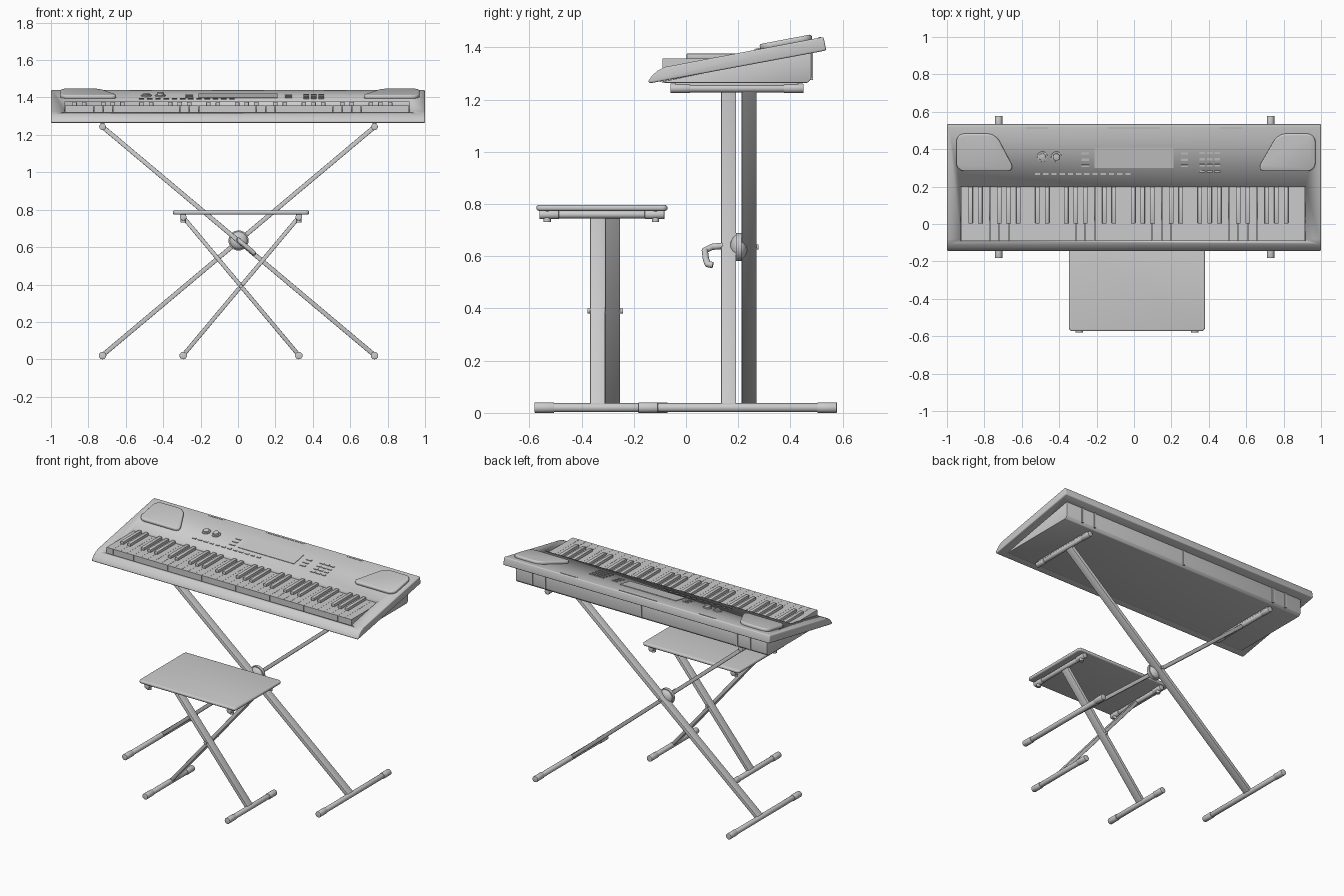
import bpy, bmesh, math
from mathutils import Vector, Matrix

if "Cube" in bpy.data.objects:
    bpy.data.objects.remove(bpy.data.objects["Cube"])

SLOPE = 0.19
TILT = math.atan(SLOPE)


def panel_z(y):
    return 1.44 - (0.525 - y) * SLOPE


def finish(name, bm, bevel=0, segs=2, smooth=True):
    bmesh.ops.recalc_face_normals(bm, faces=bm.faces)
    me = bpy.data.meshes.new(name)
    bm.to_mesh(me)
    bm.free()
    ob = bpy.data.objects.new(name, me)
    bpy.context.collection.objects.link(ob)
    bpy.context.view_layer.objects.active = ob
    for o in bpy.context.selected_objects:
        o.select_set(False)
    ob.select_set(True)
    if bevel:
        m = ob.modifiers.new("bevel", "BEVEL")
        m.width, m.segments, m.limit_method = bevel, segs, "ANGLE"
        m.angle_limit = math.radians(40)
        bpy.ops.object.modifier_apply(modifier="bevel")
    if smooth:
        bpy.ops.object.shade_smooth_by_angle(angle=math.radians(35))
    return ob


def add_box(bm, lo, hi, mat=None):
    lo, hi = Vector(lo), Vector(hi)
    m = Matrix.Translation((lo + hi) / 2) @ Matrix.Diagonal((*(hi - lo), 1))
    bmesh.ops.create_cube(bm, size=1, matrix=(mat or Matrix()) @ m)


def box(name, lo, hi, bevel=0, segs=2):
    bm = bmesh.new()
    add_box(bm, lo, hi)
    return finish(name, bm, bevel, segs)


def add_cyl(bm, a, b, r, n=16):
    a, b = Vector(a), Vector(b)
    d = b - a
    m = Matrix.Translation((a + b) / 2) @ d.to_track_quat("Z", "Y").to_matrix().to_4x4()
    bmesh.ops.create_cone(bm, cap_ends=True, segments=n, radius1=r, radius2=r,
                          depth=d.length, matrix=m)


def prism(name, pts, vec, corner=0, bevel=0, segs=2):
    bm = bmesh.new()
    f = bm.faces.new([bm.verts.new(p) for p in pts])
    new = bmesh.ops.extrude_face_region(bm, geom=[f])["geom"]
    top = [v for v in new if isinstance(v, bmesh.types.BMVert)]
    bmesh.ops.translate(bm, verts=top, vec=vec)
    if corner:
        side = [e for e in bm.edges if (e.verts[0] in top) != (e.verts[1] in top)]
        bmesh.ops.bevel(bm, geom=side, offset=corner, segments=5, profile=0.5, affect="EDGES")
    return finish(name, bm, bevel, segs)


# Upper keyboard shell with a curved front lip, and the key well cut out of it
shell_profile = [(0.537, 1.388), (0.527, 1.44), (-0.08, 1.325), (-0.107, 1.312), (-0.128, 1.294),
                 (-0.143, 1.273), (-0.144, 1.264), (-0.13, 1.264)]
shell = prism("keyboard_shell", [(-1, y, z) for y, z in shell_profile], (2, 0, 0), 0, 0.01, 3)
well = box("key_well_cutter", (-0.927, -0.092, 1.312), (0.917, 0.2, 1.6))
cut = shell.modifiers.new("well", "BOOLEAN")
cut.object, cut.operation, cut.solver = well, "DIFFERENCE", "EXACT"
bpy.context.view_layer.objects.active = shell
bpy.ops.object.modifier_apply(modifier="well")
bpy.data.objects.remove(well)

# Wedge shaped lower case with ribs on the back
lower_profile = [(-0.1, 1.268), (-0.08, 1.264), (0.465, 1.264), (0.48, 1.28), (0.48, 1.385)]
prism("lower_case", [(-0.945, y, z) for y, z in lower_profile], (1.89, 0, 0), 0, 0.006)
bm = bmesh.new()
for x in (-0.82, -0.72, 0, 0.72, 0.82):
    add_box(bm, (x - 0.006, 0.475, 1.275), (x + 0.006, 0.486, 1.38))
finish("back_ribs", bm)

# White and black keys
KEY0, KEYW = -0.925, 1.84 / 36
bm = bmesh.new()
for i in range(36):
    add_box(bm, (KEY0 + i * KEYW + 0.0005, -0.09, 1.308), (KEY0 + (i + 1) * KEYW - 0.0005, 0.2, 1.358))
finish("white_keys", bm)
bm = bmesh.new()
for i in range(1, 36):
    if i % 7 in (1, 2, 4, 5, 6):
        x = KEY0 + i * KEYW
        add_box(bm, (x - 0.012, 0.002, 1.355), (x + 0.012, 0.2, 1.376))
finish("black_keys", bm, 0.003)

# Raised speaker covers
up = Vector((0, -math.sin(TILT), math.cos(TILT)))
for name, poly in (("left_speaker", [(-0.95, 0.485), (-0.95, 0.285), (-0.635, 0.285), (-0.74, 0.485)]),
                   ("right_speaker", [(0.97, 0.485), (0.97, 0.285), (0.655, 0.285), (0.77, 0.485)])):
    prism(name, [(x, y, panel_z(y) - 0.005) for x, y in poly], up * 0.023, 0.045, 0.008, 3)


# Panel fittings laid out on the sloping top
def add_panel_box(bm, x0, x1, y0, y1, h):
    yc = (y0 + y1) / 2
    m = Matrix.Translation((0, yc, panel_z(yc))) @ Matrix.Rotation(TILT, 4, "X")
    add_box(bm, (x0, y0 - yc, -0.004), (x1, y1 - yc, h), m)


bm = bmesh.new()
add_panel_box(bm, -0.21, 0.21, 0.30, 0.41, 0.003)
finish("display", bm)
bm = bmesh.new()
for x0, x1 in ((-0.58, -0.46), (-0.14, 0.14), (0.46, 0.58)):
    add_panel_box(bm, x0, x1, 0.508, 0.518, 0.002)
finish("rear_slots", bm)
bm = bmesh.new()
for i in range(12):
    add_panel_box(bm, -0.53 + i * 0.044, -0.502 + i * 0.044, 0.262, 0.274, 0.004)
for i in range(3):
    for j in range(4):
        add_panel_box(bm, 0.35 + i * 0.04, 0.38 + i * 0.04, 0.275 + j * 0.033, 0.287 + j * 0.033, 0.004)
for x in (-0.28, 0.25):
    for j in range(3):
        add_panel_box(bm, x, x + 0.04, 0.305 + j * 0.033, 0.317 + j * 0.033, 0.004)
finish("buttons", bm)
for name, x, h in (("left_knob", -0.49, 0.012), ("right_knob", -0.415, 0.018)):
    bm = bmesh.new()
    c = Vector((x, 0.36, panel_z(0.36)))
    add_cyl(bm, c - up * 0.004, c + up * 0.006, 0.028, 20)
    add_cyl(bm, c, c + up * h, 0.019, 20)
    finish(name, bm, 0.002)


# Crossed legs: flat beams with capped round bars at both ends
def capped_bar(name, x, z, y0, y1, r, cap):
    bm = bmesh.new()
    add_cyl(bm, (x, y0 + 0.01, z), (x, y1 - 0.01, z), r - 0.003)
    add_cyl(bm, (x, y0, z), (x, y0 + cap, z), r)
    add_cyl(bm, (x, y1 - cap, z), (x, y1, z), r)
    finish(name, bm, 0.002)


def beam(name, a, b, y0, y1, t):
    a, b = Vector((a[0], 0, a[1])), Vector((b[0], 0, b[1]))
    n = Vector((0, 1, 0)).cross(b - a).normalized() * t / 2
    prism(name, [p + Vector((0, y0, 0)) for p in (a - n, a + n, b + n, b - n)],
          (0, y1 - y0, 0), 0, 0.003)


def cross_frame(prefix, xc, half, top_z, front_y, back_y, feet_y, top_y, t):
    l, r = xc - half, xc + half
    beam(prefix + "_front_beam", (r, 0.022), (l, top_z), *front_y, t)
    beam(prefix + "_back_beam", (l, 0.022), (r, top_z), *back_y, t)
    for side, x in (("left", l), ("right", r)):
        capped_bar(f"{prefix}_{side}_foot", x, 0.02, *feet_y, 0.02, 0.075)
        capped_bar(f"{prefix}_{side}_support", x, top_z, *top_y, 0.018, 0.075)


cross_frame("stand", 0.003, 0.727, 1.243, (0.135, 0.192), (0.213, 0.27),
            (-0.183, 0.578), (-0.06, 0.45), 0.024)
cross_frame("stool", 0.016, 0.309, 0.76, (-0.367, -0.31), (-0.31, -0.252),
            (-0.58, -0.07), (-0.562, -0.083), 0.022)

# Rests between the stand and the keyboard
for side, x in (("left", -0.724), ("right", 0.73)):
    box(side + "_rest", (x - 0.01, -0.04, 1.245), (x + 0.01, 0.43, 1.268), 0.002)

# Locking hub, pivot bolts and bent handle
bm = bmesh.new()
bmesh.ops.create_uvsphere(bm, u_segments=32, v_segments=16, radius=1,
                          matrix=Matrix.Translation((0.003, 0.202, 0.635)) @ Matrix.Diagonal((0.05, 0.033, 0.05, 1)))
add_cyl(bm, (0.003, 0.192, 0.635), (0.003, 0.212, 0.635), 0.054, 32)
finish("locking_hub", bm)
bm = bmesh.new()
add_cyl(bm, (0.003, 0.1, 0.635), (0.003, 0.278, 0.635), 0.01)
add_cyl(bm, (0.016, -0.377, 0.39), (0.016, -0.242, 0.39), 0.01)
finish("pivot_bolts", bm)
path = [(0.003, 0.14, 0.64), (0.006, 0.1, 0.636), (0.02, 0.072, 0.622),
        (0.06, 0.076, 0.59), (0.082, 0.083, 0.57), (0.084, 0.103, 0.566)]
bm = bmesh.new()
for a, b in zip(path, path[1:]):
    add_cyl(bm, a, b, 0.012)
for p in path[1:-1]:
    bmesh.ops.create_uvsphere(bm, u_segments=16, v_segments=8, radius=0.012, matrix=Matrix.Translation(p))
finish("lock_handle", bm)

# Stool seat and its fixing bolts
prism("seat", [(-0.348, -0.573, 0.774), (0.38, -0.573, 0.774), (0.38, -0.071, 0.774), (-0.348, -0.071, 0.774)],
      (0, 0, 0.022), 0.02, 0.009, 3)
bm = bmesh.new()
for x in (-0.293, 0.325):
    for y in (-0.532, -0.117):
        add_cyl(bm, (x, y, 0.731), (x, y, 0.775), 0.014)
finish("seat_bolts", bm)
